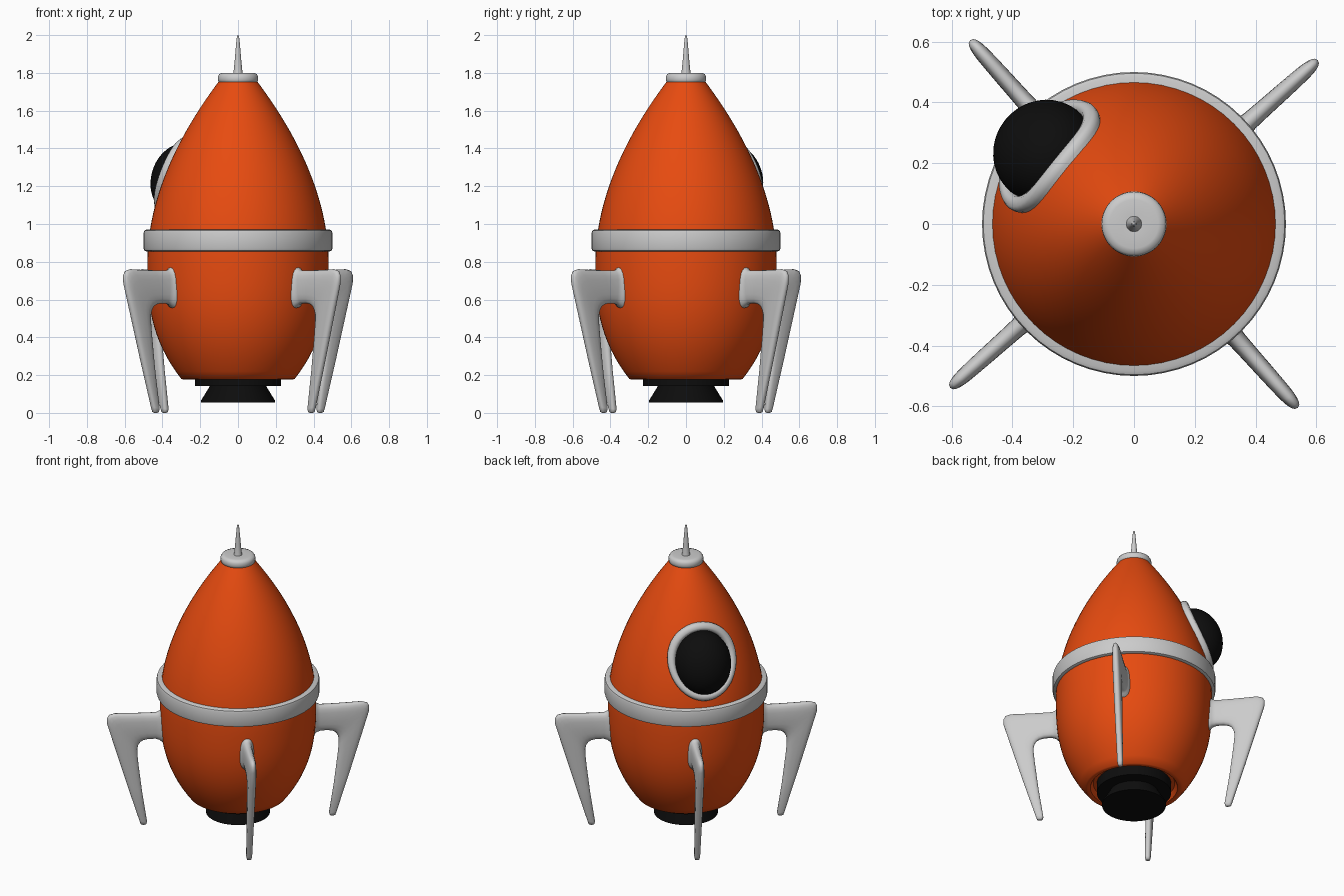
import bpy, bmesh, math
from mathutils import Matrix, Vector

if "Cube" in bpy.data.objects:
    bpy.data.objects.remove(bpy.data.objects["Cube"])


def material(name, color):
    m = bpy.data.materials.new(name)
    m.diffuse_color = (*color, 1)
    m.use_nodes = True
    m.node_tree.nodes["Principled BSDF"].inputs["Base Color"].default_value = m.diffuse_color
    return m


ORANGE = material("orange_paint", (0.8, 0.07, 0.005))
BLACK = material("black", (0.004, 0.004, 0.004))


def loft(name, rings, mat=None, cap=True, loop=False, angle=40):
    """Skin a list of closed vertex rings into a smooth object."""
    bm = bmesh.new()
    rows = [[bm.verts.new(p) for p in ring] for ring in rings]
    n = len(rows[0])
    pairs = list(zip(rows, rows[1:])) + ([(rows[-1], rows[0])] if loop else [])
    for a, b in pairs:
        for i in range(n):
            j = (i + 1) % n
            bm.faces.new((a[i], a[j], b[j], b[i]))
    if cap and not loop:
        bm.faces.new(rows[0])
        bm.faces.new(rows[-1])
    bmesh.ops.recalc_face_normals(bm, faces=bm.faces)
    mesh = bpy.data.meshes.new(name)
    bm.to_mesh(mesh)
    bm.free()
    ob = bpy.data.objects.new(name, mesh)
    bpy.context.collection.objects.link(ob)
    if mat:
        mesh.materials.append(mat)
    bpy.ops.object.select_all(action='DESELECT')
    ob.select_set(True)
    bpy.context.view_layer.objects.active = ob
    bpy.ops.object.shade_smooth_by_angle(angle=math.radians(angle))
    return ob


def lathe(name, profile, mat=None, seg=64, **kw):
    turn = [math.tau * i / seg for i in range(seg)]
    rings = [[(r * math.cos(a), r * math.sin(a), z) for a in turn] for r, z in profile]
    return loft(name, rings, mat, **kw)


def body_radius(z):
    if z > 0.8:
        return 0.48 * (1 - 0.781 * ((z - 0.8) / 0.95) ** 1.9)
    return 0.48 * (1 - 0.375 * ((0.8 - z) / 0.62) ** 2.72)


# Egg-shaped hull with a shallow recess underneath
hull = [(0.02, 0.21), (0.25, 0.21), (0.268, 0.18), (0.285, 0.176)]
hull += [(body_radius(z), z) for z in (0.18 + 1.59 * i / 40 for i in range(41))]
lathe("hull", hull, ORANGE)

# Belt, nose cap and spike
lathe("belt", [(0.44, 0.855), (0.485, 0.855), (0.496, 0.86), (0.5, 0.872), (0.5, 0.953),
               (0.496, 0.965), (0.485, 0.97), (0.44, 0.97)], loop=True)
lathe("nose_cap", [(0.05, 1.743), (0.09, 1.743), (0.103, 1.75), (0.107, 1.765), (0.106, 1.782),
                   (0.098, 1.795), (0.08, 1.8), (0.03, 1.797)], angle=60)
lathe("nose_spike", [(0.028, 1.785), (0.023, 1.81), (0.018, 1.86), (0.013, 1.92),
                     (0.008, 1.975), (0.005, 1.994), (0.001, 2.0)], seg=24, angle=70)

# Engine
lathe("engine_plate", [(0.228, 0.22), (0.228, 0.143), (0.14, 0.143)], BLACK)
lathe("engine_nozzle", [(0.15, 0.16), (0.15, 0.14), (0.196, 0.065), (0.196, 0.055),
                        (0.18, 0.055)], BLACK)

# Porthole: frame wrapped onto the hull, domed glass inside
AZ, TILT, WZ = math.radians(141), math.radians(20), 1.24


def on_hull(scale, lift, t):
    u, v = 0.21 * scale[0] * math.cos(t), 0.243 * scale[1] * math.sin(t)
    z = WZ + v * math.cos(TILT)
    r = body_radius(z)
    a = AZ + math.asin(u / r)
    r += lift * math.cos(TILT)
    return (r * math.cos(a), r * math.sin(a), z + lift * math.sin(TILT))


section = [(1.0, -0.03), (1.0, 0.012), (0.98, 0.026), (0.94, 0.034), (0.86, 0.034),
           (0.81, 0.026), (0.79, 0.01), (0.79, -0.03)]
loft("porthole_frame", [[on_hull((s, s), h, math.tau * i / 48) for i in range(48)]
                        for s, h in section], loop=True, angle=60)
bpy.ops.mesh.primitive_uv_sphere_add(segments=40, ring_count=24, radius=1)
glass = bpy.context.object
glass.name = "porthole_glass"
glass.data.transform(Matrix.Translation((0.38 * math.cos(AZ), 0.38 * math.sin(AZ), WZ - 0.005))
                     @ Matrix.Rotation(AZ, 4, 'Z') @ Matrix.Rotation(-TILT, 4, 'Y')
                     @ Matrix.Diagonal((0.16, 0.173, 0.2, 1)))
glass.data.materials.append(BLACK)
bpy.ops.object.shade_smooth()

# Fins: sections given as outer (r, z), inner (r, z), half thickness
FIN = [((0.44, 0.79), (0.44, 0.55), 0.05), ((0.472, 0.782), (0.472, 0.557), 0.046),
       ((0.482, 0.765), (0.485, 0.57), 0.036), ((0.505, 0.754), (0.51, 0.579), 0.031),
       ((0.60, 0.755), (0.555, 0.579), 0.029), ((0.70, 0.758), (0.585, 0.572), 0.028),
       ((0.765, 0.761), (0.603, 0.56), 0.027), ((0.797, 0.752), (0.616, 0.54), 0.026),
       ((0.81, 0.73), (0.622, 0.515), 0.025), ((0.808, 0.69), (0.622, 0.48), 0.025),
       ((0.77, 0.56), (0.615, 0.41), 0.024), ((0.69, 0.29), (0.592, 0.22), 0.021),
       ((0.61, 0.03), (0.562, 0.02), 0.018), ((0.602, 0.005), (0.567, 0.004), 0.014),
       ((0.592, 0.0), (0.575, 0.0), 0.006)]


def fin_ring(outer, inner, half, n=20):
    o, i = Vector((outer[0], 0, outer[1])), Vector((inner[0], 0, inner[1]))
    ring = []
    for k in range(n):
        a = math.tau * k / n
        c, s = math.cos(a), math.sin(a)
        c = math.copysign(abs(c) ** 0.7, c)
        s = math.copysign(abs(s) ** 0.8, s)
        ring.append((o + i) / 2 + (o - i) / 2 * c + Vector((0, half * s, 0)))
    return ring


for k in range(4):
    fin = loft(f"fin_{k + 1}", [fin_ring(*s) for s in FIN], angle=70)
    fin.data.transform(Matrix.Rotation(math.radians(41.7 + 90 * k), 4, 'Z'))
